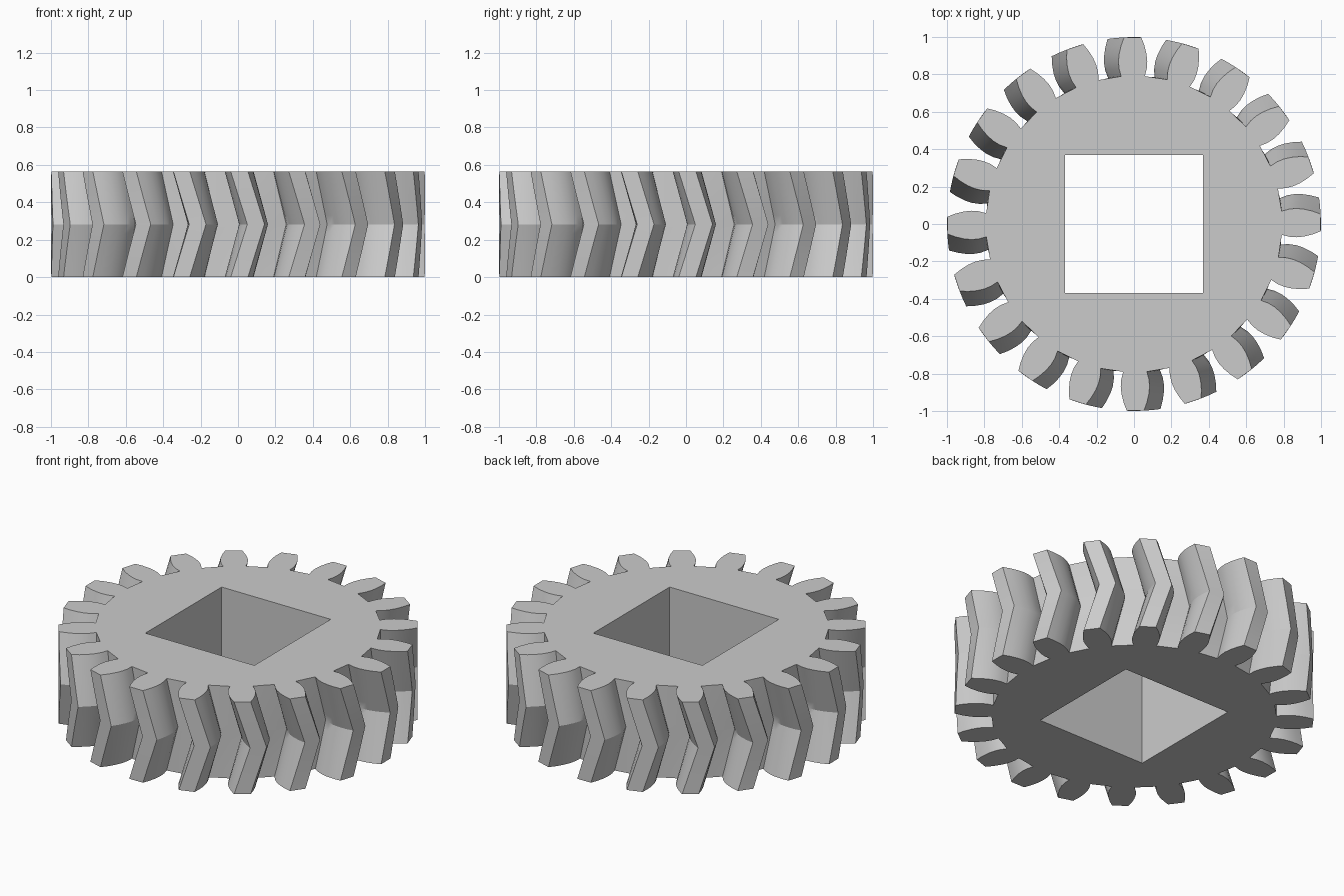
import bpy, bmesh
from math import cos, sin, tau, radians, atan2, hypot

cube = bpy.data.objects.get("Cube")
if cube:
    bpy.data.objects.remove(cube)

TEETH = 20
HEIGHT = 0.565
TWIST = radians(5.1)      # turn of the tooth from either face to mid height
PHASE = radians(0.4)
HOLE = 0.37               # half side of the square bore
SLICES = 12

# Half of one tooth: (distance from axis, half width)
HALF_TOOTH = [(0.79, 0.063), (0.83, 0.074), (0.87, 0.077),
              (0.91, 0.073), (0.955, 0.062), (0.998, 0.046)]

grey = bpy.data.materials.new("light grey")
grey.use_nodes = True
colour = (0.6, 0.6, 0.6, 1)
grey.diffuse_color = colour
grey.node_tree.nodes["Principled BSDF"].inputs["Base Color"].default_value = colour


def outline(turn):
    """Gear outline as (x, y) points, running counterclockwise."""
    tooth = [(r, -w) for r, w in HALF_TOOTH] + [(r, w) for r, w in reversed(HALF_TOOTH)]
    points = []
    for i in range(TEETH):
        centre = i * tau / TEETH + turn
        for along, across in tooth:
            a, r = centre + atan2(across, along), hypot(along, across)
            points.append((r * cos(a), r * sin(a)))
        # valley floor between two teeth
        a = centre + tau / TEETH / 2
        points.append((0.79 * cos(a), 0.79 * sin(a)))
    return points


def add_ring(bm, points, z):
    return [bm.verts.new((x, y, z)) for x, y in points]


def bridge(bm, low, high):
    n = len(low)
    for i in range(n):
        j = (i + 1) % n
        bm.faces.new((low[i], low[j], high[j], high[i]))


def ring_edges(bm, ring):
    return [bm.edges.get((ring[i - 1], ring[i])) for i in range(len(ring))]


bm = bmesh.new()

# Herringbone toothed rim
rings = []
for s in range(SLICES + 1):
    t = s / SLICES
    turn = PHASE + TWIST * (1 - abs(2 * t - 1))
    rings.append(add_ring(bm, outline(turn), t * HEIGHT))
for low, high in zip(rings, rings[1:]):
    bridge(bm, low, high)

# Square bore
corners = [(-HOLE, -HOLE), (HOLE, -HOLE), (HOLE, HOLE), (-HOLE, HOLE)]
bores = [add_ring(bm, corners, z) for z in (0, HEIGHT)]
bridge(bm, bores[1], bores[0])

# Flat end faces around the bore
for rim, bore, up in ((rings[0], bores[0], -1), (rings[-1], bores[1], 1)):
    bmesh.ops.triangle_fill(bm, use_beauty=True, normal=(0, 0, up),
                            edges=ring_edges(bm, rim) + ring_edges(bm, bore))

bmesh.ops.recalc_face_normals(bm, faces=bm.faces[:])
mesh = bpy.data.meshes.new("herringbone_gear")
bm.to_mesh(mesh)
bm.free()
mesh.materials.append(grey)

gear = bpy.data.objects.new("herringbone_gear", mesh)
bpy.context.collection.objects.link(gear)
bpy.ops.object.select_all(action="DESELECT")
gear.select_set(True)
bpy.context.view_layer.objects.active = gear
bpy.ops.object.shade_smooth_by_angle(angle=radians(30))
